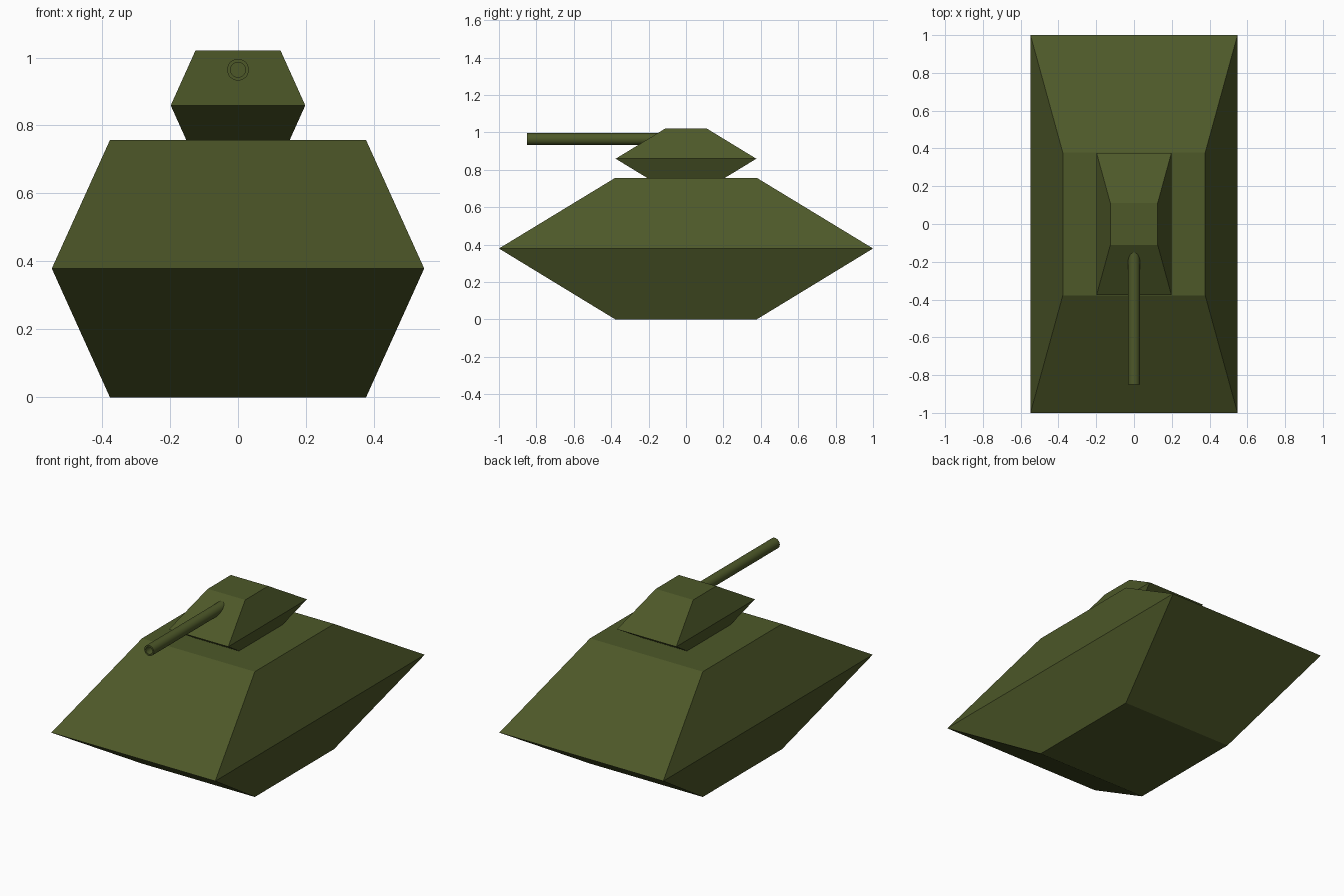
import bpy, bmesh
from math import cos, sin, tau

if "Cube" in bpy.data.objects:
    bpy.data.objects.remove(bpy.data.objects["Cube"])

olive = bpy.data.materials.new("olive")
olive.diffuse_color = (0.075, 0.098, 0.022, 1)
olive.use_nodes = True
olive.node_tree.nodes["Principled BSDF"].inputs["Base Color"].default_value = olive.diffuse_color


def finish(bm, name):
    bmesh.ops.recalc_face_normals(bm, faces=bm.faces)
    mesh = bpy.data.meshes.new(name)
    bm.to_mesh(mesh)
    bm.free()
    mesh.materials.append(olive)
    ob = bpy.data.objects.new(name, mesh)
    bpy.context.collection.objects.link(ob)
    return ob


def loft(name, rings, closed=False):
    """Skin equal-length point rings; cap the ends, or join last to first."""
    bm = bmesh.new()
    loops = [[bm.verts.new(p) for p in ring] for ring in rings]
    pairs = list(zip(loops, loops[1:]))
    if closed:
        pairs.append((loops[-1], loops[0]))
    else:
        bm.faces.new(loops[0])
        bm.faces.new(loops[-1])
    for a, b in pairs:
        for i in range(len(a)):
            j = (i + 1) % len(a)
            bm.faces.new((a[i], a[j], b[j], b[i]))
    return finish(bm, name)


def rect(x, y, z):
    return [(-x, -y, z), (x, -y, z), (x, y, z), (-x, y, z)]


def circle(r, y, z, n=32):
    return [(r * cos(tau * i / n), y, z + r * sin(tau * i / n)) for i in range(n)]


# Hull: two mirrored frustums meeting at the wide waist
loft("hull", [rect(0.377, 0.378, 0), rect(0.548, 1.0, 0.379), rect(0.377, 0.378, 0.757)])

# Turret: same shape, smaller, sunk slightly into the hull
loft("turret", [rect(0.125, 0.11, 0.697), rect(0.198, 0.376, 0.859), rect(0.125, 0.11, 1.021)])

# Gun barrel: hollow tube running into the turret
barrel = loft("gun_barrel", [circle(0.032, -0.85, 0.964), circle(0.032, -0.10, 0.964),
                             circle(0.022, -0.10, 0.964), circle(0.022, -0.85, 0.964)], closed=True)
bpy.context.view_layer.objects.active = barrel
barrel.select_set(True)
bpy.ops.object.shade_smooth_by_angle()
